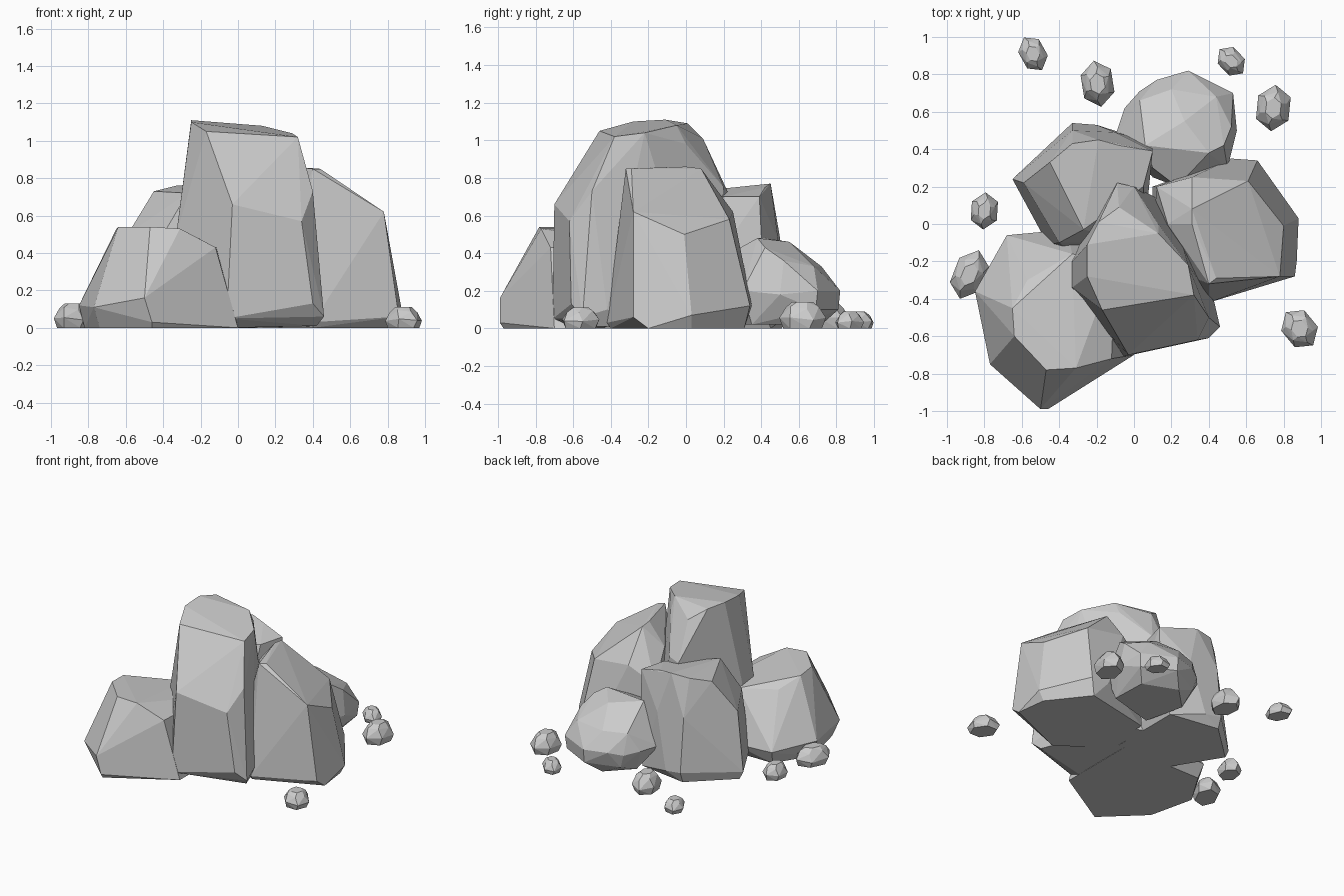
import bpy, bmesh, math
from mathutils import Vector


def hull_rock(name, points):
    """Faceted boulder: convex hull of a few corner points, flat shaded."""
    bm = bmesh.new()
    for p in points:
        bm.verts.new(p)
    res = bmesh.ops.convex_hull(bm, input=bm.verts[:])
    loose = [v for v in bm.verts if not v.link_faces]
    bmesh.ops.delete(bm, geom=loose, context='VERTS')
    bmesh.ops.dissolve_limit(bm, angle_limit=math.radians(4),
                             verts=bm.verts[:], edges=bm.edges[:])
    bmesh.ops.recalc_face_normals(bm, faces=bm.faces[:])
    me = bpy.data.meshes.new(name)
    bm.to_mesh(me)
    bm.free()
    ob = bpy.data.objects.new(name, me)
    bpy.context.collection.objects.link(ob)
    return ob


# Tall centre boulder: top, shoulder, base
hull_rock("tall_boulder", [
    (-.25, -.11, 1.11), (-.25, -.28, 1.10), (-.17, -.46, 1.05), (.32, -.38, 1.02),
    (.29, -.22, 1.04), (.13, -.05, 1.08), (-.19, .01, 1.09), (-.08, .09, 1.01),
    (-.09, .22, .73), (.0, .2, .75), (.13, 0, .98),
    (-.03, -.70, .66), (.34, -.62, .57), (.40, -.5, .73),
    (-.33, -.34, .5), (-.33, -.2, .5),
    (-.06, -.71, .05), (.40, -.61, .13), (.46, -.55, .06), (.43, -.42, .1),
    (-.35, -.35, .05), (-.35, -.2, .05),
    (-.05, -.6, .0), (.42, -.50, .01), (.2, .1, 0), (-.1, .22, 0), (-.33, -.25, 0)])

# Right boulder
hull_rock("right_boulder", [
    (.44, -.29, .85), (.40, -.32, .85), (.31, 0, .86), (.31, .08, .85),
    (.31, .25, .62), (.61, .23, .58), (.80, -.01, .5), (.78, -.28, .62),
    (.18, 0, .7), (.12, .2, .5),
    (.88, .03, .07), (.86, -.28, .06), (.66, .34, .12), (.52, .35, .12),
    (.40, -.42, .03), (.33, -.38, .1),
    (.87, -.2, 0), (.84, .03, 0), (.62, .31, 0), (.4, -.4, 0), (.1, .2, 0), (.1, -.2, 0)])

# Front left boulder
hull_rock("front_left_boulder", [
    (-.64, -.60, .54), (-.47, -.78, .54), (-.31, -.77, .53), (-.12, -.72, .43),
    (-.65, -.45, .53), (-.57, -.3, .46), (-.33, -.16, .46), (-.1, -.2, .42),
    (-.85, -.36, .12), (-.77, -.75, .11), (-.50, -.99, .16), (-.46, -.99, .03),
    (-.68, -.06, .1), (-.36, -.03, .1),
    (-.82, -.36, 0), (-.66, -.1, 0), (-.74, -.70, 0), (-.46, -.97, 0),
    (0, -.70, 0), (0, -.1, 0)])

# Back left boulder
hull_rock("back_left_boulder", [
    (-.45, .33, .73), (-.33, .43, .76), (-.19, .45, .77), (-.08, .42, .75),
    (.10, .39, .7), (.05, .2, .7), (-.27, -.03, .72),
    (-.59, .22, .5), (-.33, .50, .48), (-.1, .49, .47), (-.40, -.10, .5),
    (-.65, .24, .06), (-.33, .54, .08), (-.2, .53, .06), (-.46, -.11, .06),
    (-.35, -.15, .04), (.1, .42, .1),
    (-.62, .24, 0), (-.33, .51, 0), (.05, .45, 0), (-.4, -.12, 0), (.05, -.1, 0)])

# Low back boulder
hull_rock("back_boulder", [
    (.23, .2, .38), (.1, .3, .42), (.06, .42, .48), (.40, .38, .48), (.27, .55, .46),
    (.48, .42, .43), (.2, .72, .33), (.44, .68, .33), (.52, .52, .36), (.03, .66, .33),
    (.29, .82, .2), (.12, .77, .2), (.03, .71, .18), (-.05, .62, .2), (-.1, .47, .2),
    (.53, .70, .2), (.55, .5, .18), (.50, .3, .2), (.29, .81, .1), (.52, .69, .1),
    (.06, .7, .08), (.2, .72, .02), (.45, .62, .02), (.03, .55, .02),
    (.46, .35, .02), (.1, .25, .02)])

# Scattered pebbles: x, y, half width, half length, height, turn
pebbles = [(-.54, .91, .075, .10, .09, 25), (-.195, .75, .095, .125, .14, 5),
           (.52, .87, .07, .09, .09, 40), (.745, .62, .10, .125, .14, -10),
           (-.80, .07, .08, .10, .11, -8), (-.88, -.27, .095, .14, .13, -25),
           (.885, -.56, .095, .115, .11, 35)]
tiers = [(0, .84, 0), (.38, 1, .12), (.8, .72, -.1), (1, .45, .1)]
for i, (x, y, rx, ry, h, turn) in enumerate(pebbles):
    pts = []
    t = math.radians(turn)
    for z, r, twist in tiers:
        for k in range(6):
            a = math.tau * k / 6 + .5 + twist
            u, v = rx * r * math.cos(a), ry * r * math.sin(a)
            dz = .06 * math.cos(2.1 * k + i) if 0 < z < 1 else 0
            pts.append((x + u * math.cos(t) - v * math.sin(t),
                        y + u * math.sin(t) + v * math.cos(t), h * (z + dz)))
    hull_rock(f"pebble_{i + 1}", pts)
